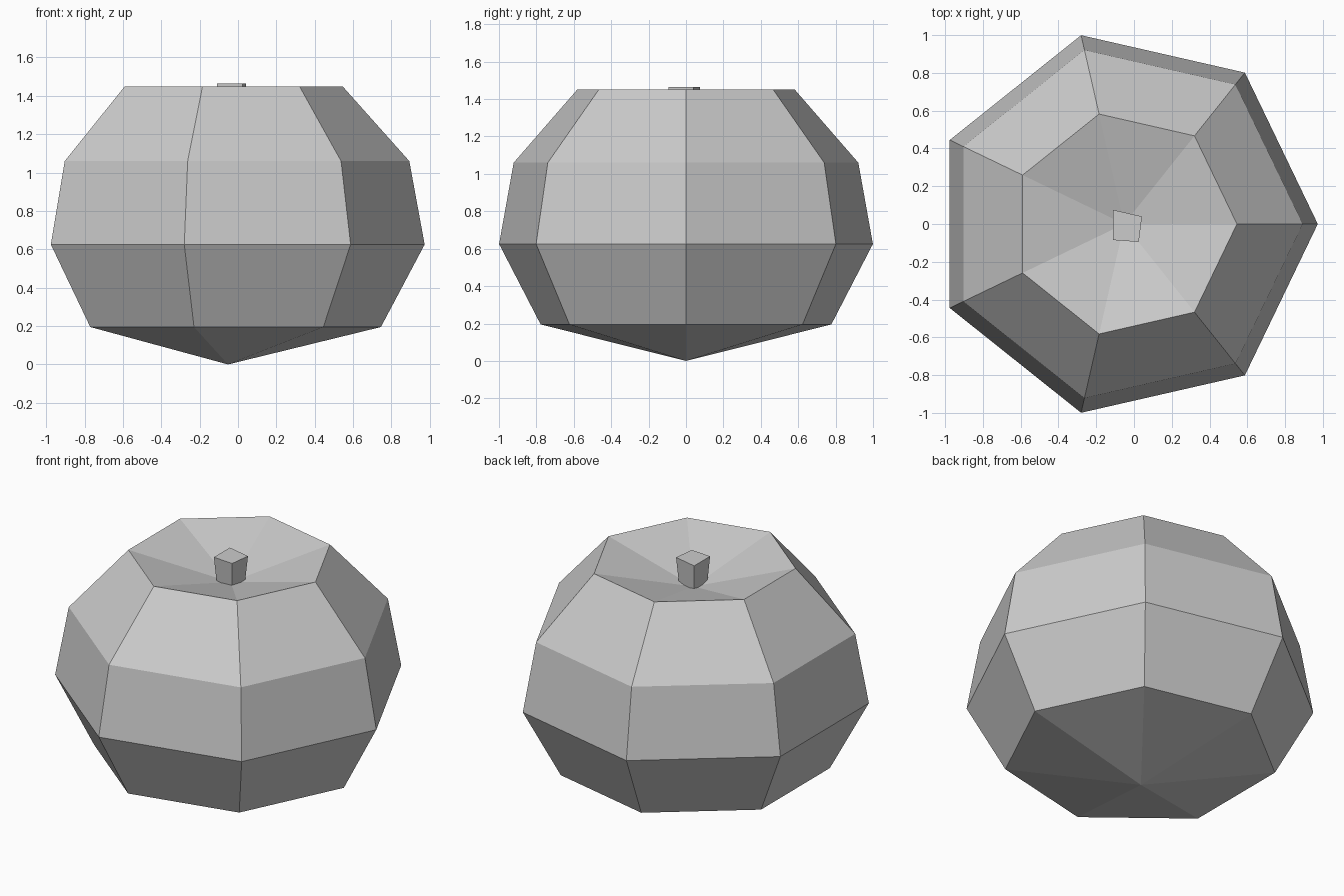
import bpy, bmesh, math

cube = bpy.data.objects.get("Cube")
if cube:
    bpy.data.objects.remove(cube, do_unlink=True)

CENTRE_X = -0.052
SIDES = 7

grey = bpy.data.materials.new("light_grey")
grey.use_nodes = True
colour = (0.6, 0.6, 0.6, 1)
grey.diffuse_color = colour
grey.node_tree.nodes["Principled BSDF"].inputs["Base Color"].default_value = colour


def finish(bm, name):
    """Turn a bmesh into a flat-shaded grey object."""
    bmesh.ops.recalc_face_normals(bm, faces=bm.faces)
    mesh = bpy.data.meshes.new(name)
    bm.to_mesh(mesh)
    bm.free()
    mesh.materials.append(grey)
    obj = bpy.data.objects.new(name, mesh)
    bpy.context.collection.objects.link(obj)
    return obj


def bridge(bm, low, high):
    """Join two equal rings with quads."""
    n = len(low)
    for i in range(n):
        j = (i + 1) % n
        bm.faces.new((low[i], low[j], high[j], high[i]))


def fan(bm, ring, tip):
    for i in range(len(ring)):
        bm.faces.new((ring[i], ring[(i + 1) % len(ring)], tip))


# Seven-sided body: pointed base, four rings, sunken top
bm = bmesh.new()
rings = []
for radius, z in [(0.797, 0.195), (1.025, 0.625), (0.945, 1.06), (0.597, 1.45)]:
    ring = []
    for i in range(SIDES):
        a = math.tau * i / SIDES
        ring.append(bm.verts.new((CENTRE_X + radius * math.cos(a), radius * math.sin(a), z)))
    rings.append(ring)
for low, high in zip(rings, rings[1:]):
    bridge(bm, low, high)
fan(bm, rings[0], bm.verts.new((CENTRE_X, 0, 0)))
fan(bm, rings[-1], bm.verts.new((CENTRE_X, 0, 1.29)))
finish(bm, "body")

# Short, slightly crooked stem that narrows towards the hollow
bm = bmesh.new()
corners = [(-0.11, -0.085), (0.025, -0.095), (0.042, 0.04), (-0.11, 0.075)]
mid_x, mid_y = -0.045, -0.01
top = [bm.verts.new((x, y, 1.465)) for x, y in corners]
base = [bm.verts.new((mid_x + (x - mid_x) * 0.8, mid_y + (y - mid_y) * 0.8, 1.27))
        for x, y in corners]
bridge(bm, base, top)
bm.faces.new(top)
bm.faces.new(base[::-1])
finish(bm, "stem")
